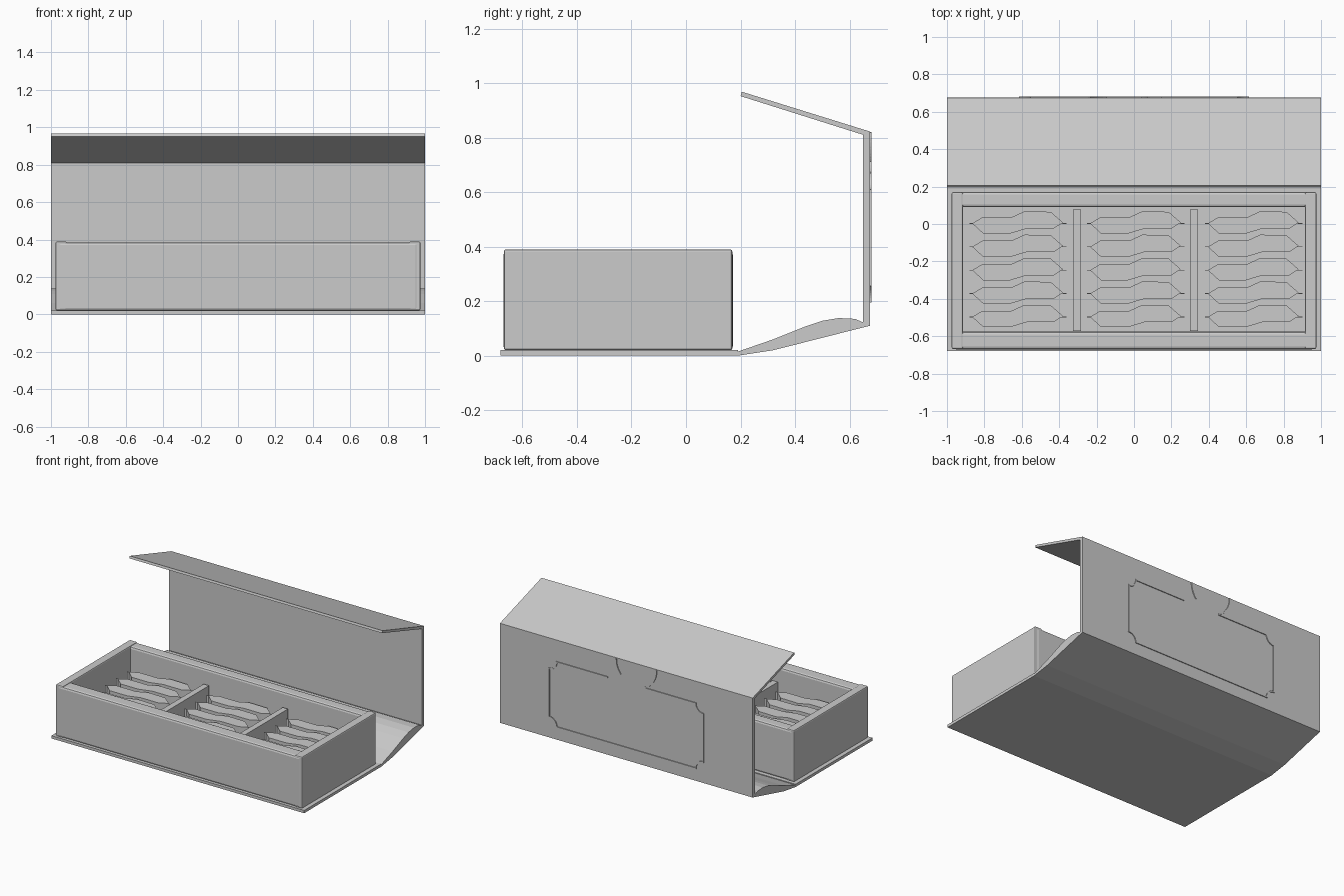
import bpy, bmesh, math
from mathutils import Vector

old = bpy.data.objects.get("Cube")
if old:
    bpy.data.objects.remove(old, do_unlink=True)

card = bpy.data.materials.new("grey_card")
card.use_nodes = True
grey = (0.6, 0.6, 0.6, 1)
card.diffuse_color = grey
shader = next(n for n in card.node_tree.nodes if n.type == "BSDF_PRINCIPLED")
shader.inputs["Base Color"].default_value = grey
shader.inputs["Roughness"].default_value = 0.8


def finish(name, bm, bevel=0):
    bmesh.ops.recalc_face_normals(bm, faces=bm.faces)
    mesh = bpy.data.meshes.new(name)
    bm.to_mesh(mesh)
    bm.free()
    mesh.materials.append(card)
    obj = bpy.data.objects.new(name, mesh)
    bpy.context.collection.objects.link(obj)
    if bevel:
        mod = obj.modifiers.new("soft_edge", "BEVEL")
        mod.width = bevel
        mod.segments = 2
    return obj


def add_prism(bm, points, along):
    """Extrude a closed outline of 3D points along a vector."""
    face = bm.faces.new([bm.verts.new(p) for p in points])
    moved = bmesh.ops.extrude_face_region(bm, geom=[face])["geom"]
    verts = [v for v in moved if isinstance(v, bmesh.types.BMVert)]
    bmesh.ops.translate(bm, verts=verts, vec=along)


def add_box(bm, x, y, z):
    points = [(x[0], y[0], z[0]), (x[1], y[0], z[0]), (x[1], y[1], z[0]), (x[0], y[1], z[0])]
    add_prism(bm, points, (0, 0, z[1] - z[0]))


def box(name, x, y, z, bevel=0):
    bm = bmesh.new()
    add_box(bm, x, y, z)
    return finish(name, bm, bevel)


def panel(name, profile):
    """Full-width panel from a side profile of (y, z) points."""
    bm = bmesh.new()
    add_prism(bm, [(-1, y, z) for y, z in profile], (2, 0, 0))
    return finish(name, bm)


# Folding cover
box("base_panel", (-1, 1), (-0.68, 0.19), (0, 0.02))
panel("hinge_flap", [(0.19, 0), (0.32, 0.02), (0.675, 0.11), (0.655, 0.12), (0.62, 0.135),
                     (0.56, 0.138), (0.5, 0.128), (0.44, 0.108), (0.32, 0.06), (0.19, 0.015)])
panel("back_panel", [(0.65, 0.11), (0.675, 0.11), (0.675, 0.822), (0.65, 0.81)])
panel("lid_flap", [(0.675, 0.822), (0.205, 0.968), (0.2, 0.952), (0.65, 0.81)])

# Tray walls and floor
for side, name in ((-1, "right"), (1, "left")):
    edges = sorted((side * 0.915, side * 0.975))
    box("tray_wall_" + name, edges, (-0.668, 0.17), (0.02, 0.39), 0.008)
box("tray_wall_front", (-0.965, 0.965), (-0.67, -0.575), (0.02, 0.385), 0.015)
box("tray_wall_back", (-0.965, 0.965), (0.09, 0.172), (0.02, 0.385), 0.015)
box("tray_floor", (-0.92, 0.92), (-0.58, 0.095), (0.02, 0.13))

# Dividers between the three compartments
for i, x in enumerate((-0.305, 0.32)):
    box(f"divider_{i + 1}", (x - 0.021, x + 0.021), (-0.572, 0.078), (0.12, 0.28))

# Waisted pieces with pinched ends, five to a compartment
outline = [(-0.25, 0), (-0.195, 0.033), (-0.04, 0.033), (0.03, 0.065), (0.17, 0.062),
           (0.235, 0.005), (0.185, -0.028), (0.04, -0.028), (-0.05, -0.055), (-0.19, -0.055)]
for column in range(3):
    bm = bmesh.new()
    cx = -0.615 + 0.63 * column
    for row in range(5):
        cy = 0.003 - 0.125 * row
        add_prism(bm, [(cx + x, cy + y, 0.12) for x, y in outline], (0, 0, 0.13))
        for x in ((-0.265, -0.24), (0.225, 0.255)):
            add_box(bm, (cx + x[0], cx + x[1]), (cy - 0.002, cy + 0.002), (0.12, 0.25))
    finish(f"filled_pieces_{column + 1}", bm)


def raised_line(name, points, width=0.009):
    """Thin raised line on the back panel through (x, z) points."""
    bm = bmesh.new()
    for a, b in zip(points, points[1:]):
        a, b = Vector(a), Vector(b)
        d = (b - a).normalized() * width / 2
        n = Vector((-d.y, d.x))
        corners = (a - d + n, b + d + n, b + d - n, a - d - n)
        add_prism(bm, [(p.x, 0.674, p.y) for p in corners], (0, 0.007, 0))
    return finish(name, bm)


def arc(cx, cz, r, start, end, steps=8):
    angles = [math.radians(start + (end - start) * i / steps) for i in range(steps + 1)]
    return [(cx + r * math.cos(t), cz + r * math.sin(t)) for t in angles]


# Frame with scooped corners and an open top middle
half = ([(0.15, 0.665), (0.55, 0.665)] + arc(0.61, 0.665, 0.06, 180, 270)
        + [(0.61, 0.26)] + arc(0.61, 0.2, 0.06, 90, 180) + [(0, 0.2)])
raised_line("frame_left", half)
raised_line("frame_right", [(-x, z) for x, z in half])

# Round crest breaking the frame at the top edge
raised_line("crest_arc_left", arc(-0.08, 0.815, 0.16, 0, -38))
raised_line("crest_arc_right", arc(-0.08, 0.815, 0.16, 180, 244))
